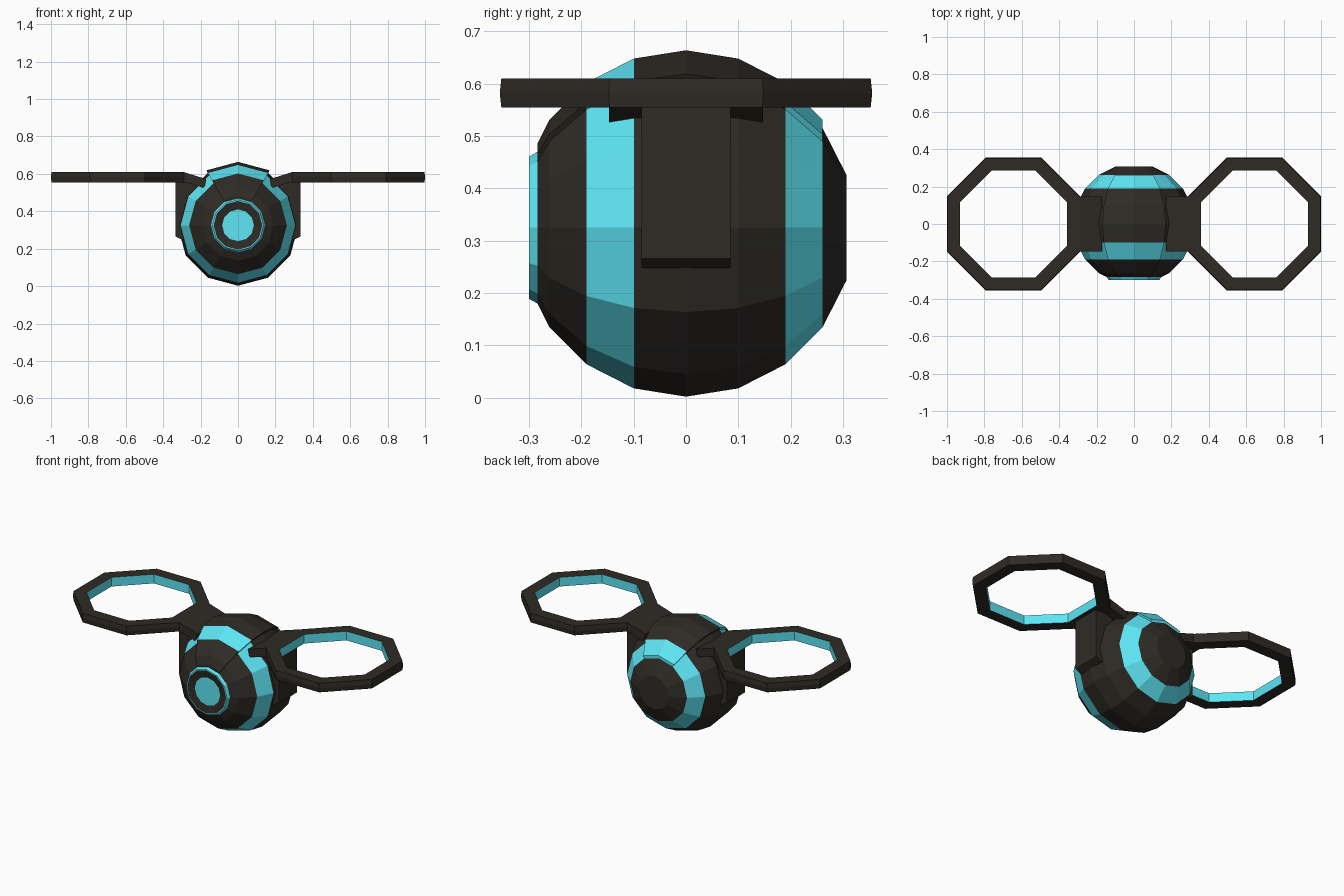
import bpy, bmesh, math

if "Cube" in bpy.data.objects:
    bpy.data.objects.remove(bpy.data.objects["Cube"])


def material(name, rgb):
    m = bpy.data.materials.new(name)
    m.diffuse_color = (*rgb, 1)
    m.use_nodes = True
    m.node_tree.nodes["Principled BSDF"].inputs["Base Color"].default_value = m.diffuse_color
    return m


MATS = [material("dark_shell", (0.028, 0.024, 0.019)),
        material("cyan_trim", (0.11, 0.79, 0.91))]
CZ = 0.325          # height of the body centre
R = 0.323           # body radius


def finish(name, bm, mirror=False):
    bmesh.ops.remove_doubles(bm, verts=bm.verts, dist=1e-5)
    bmesh.ops.recalc_face_normals(bm, faces=bm.faces)
    me = bpy.data.meshes.new(name)
    bm.to_mesh(me)
    bm.free()
    for m in MATS:
        me.materials.append(m)
    ob = bpy.data.objects.new(name, me)
    bpy.context.collection.objects.link(ob)
    if mirror:
        ob.modifiers.new("mirror", 'MIRROR')
    return ob


def sweep(bm, rows, angles, place, colours, closed=False):
    """Grid of quads: profile rows swept through angles; one colour per band."""
    grid = [[bm.verts.new(place(p, a)) for a in angles] for p in rows]
    n = len(angles)
    for i, c in enumerate(colours):
        lo, hi = grid[i], grid[(i + 1) % len(rows)]
        for j in range(n if closed else n - 1):
            k = (j + 1) % n
            bm.faces.new((lo[j], lo[k], hi[k], hi[j])).material_index = c
    return grid


def around_y(p, a):
    y, r = p
    return (r * math.sin(a), y, CZ + r * math.cos(a))


def ball(deg):
    t = math.radians(deg)
    return (R * math.sin(t), R * math.cos(t))


# body: faceted ball along y with coloured bands and a front lens
bm = bmesh.new()
rows = [(-0.291, 0.085), (-0.300, 0.130), (-0.300, 0.136), (-0.284, 0.145)]
rows += [ball(d) for d in range(-54, 73, 18)]
twelve = [math.radians(30 * i) for i in range(12)]
g = sweep(bm, rows, twelve, around_y, [0, 1, 1, 0, 0, 1, 0, 0, 0, 1, 0], True)
bm.faces.new(g[0]).material_index = 1
bm.faces.new(g[-1])
finish("body", bm)

# raised top panel: two columns of the ball lifted outward
bm = bmesh.new()
LIFT = 0.016
top_rows = [(y, r + LIFT) for y, r in
            [(-0.284, 0.145)] + [ball(d) for d in range(-54, 55, 18)]]
sweep(bm, top_rows, [math.radians(a) for a in (-30, 0, 30)], around_y,
      [0, 0, 1, 0, 0, 0, 1])
ext = bmesh.ops.extrude_face_region(bm, geom=bm.faces[:], use_keep_orig=True)
for v in ext["geom"]:
    if isinstance(v, bmesh.types.BMVert):
        r = math.hypot(v.co.x, v.co.z - CZ)
        k = (r - 0.025) / r
        v.co.x *= k
        v.co.z = CZ + (v.co.z - CZ) * k
finish("top_panel", bm)

# wing rings: octagonal frames with a coloured inner face
bm = bmesh.new()
C8 = math.cos(math.pi / 8)
frame = [(0.285, 0.555), (0.353, 0.555), (0.356, 0.582), (0.353, 0.61), (0.285, 0.61)]
eight = [math.radians(22.5 + 45 * i) for i in range(8)]
sweep(bm, frame, eight,
      lambda p, a: (0.644 + p[0] / C8 * math.cos(a), p[0] / C8 * math.sin(a), p[1]),
      [0, 0, 0, 0, 1], True)
finish("wing_ring", bm, True)


def slab(name, outline, half):
    """Extrude an x-z outline symmetrically along y, on both sides."""
    bm = bmesh.new()
    a = [bm.verts.new((x, -half, z)) for x, z in outline]
    b = [bm.verts.new((x, half, z)) for x, z in outline]
    bm.faces.new(a)
    bm.faces.new(b)
    for i in range(len(a)):
        j = (i + 1) % len(a)
        bm.faces.new((a[i], a[j], b[j], b[i]))
    finish(name, bm, True)


# sloping plates that join the rings to the body, and side brackets below them
slab("wing_root", [(0.17, 0.572), (0.291, 0.61), (0.30, 0.61), (0.30, 0.555),
                   (0.27, 0.552), (0.18, 0.525)], 0.147)
slab("side_bracket", [(0.22, 0.556), (0.335, 0.556), (0.335, 0.266),
                      (0.30, 0.248), (0.22, 0.248)], 0.085)
